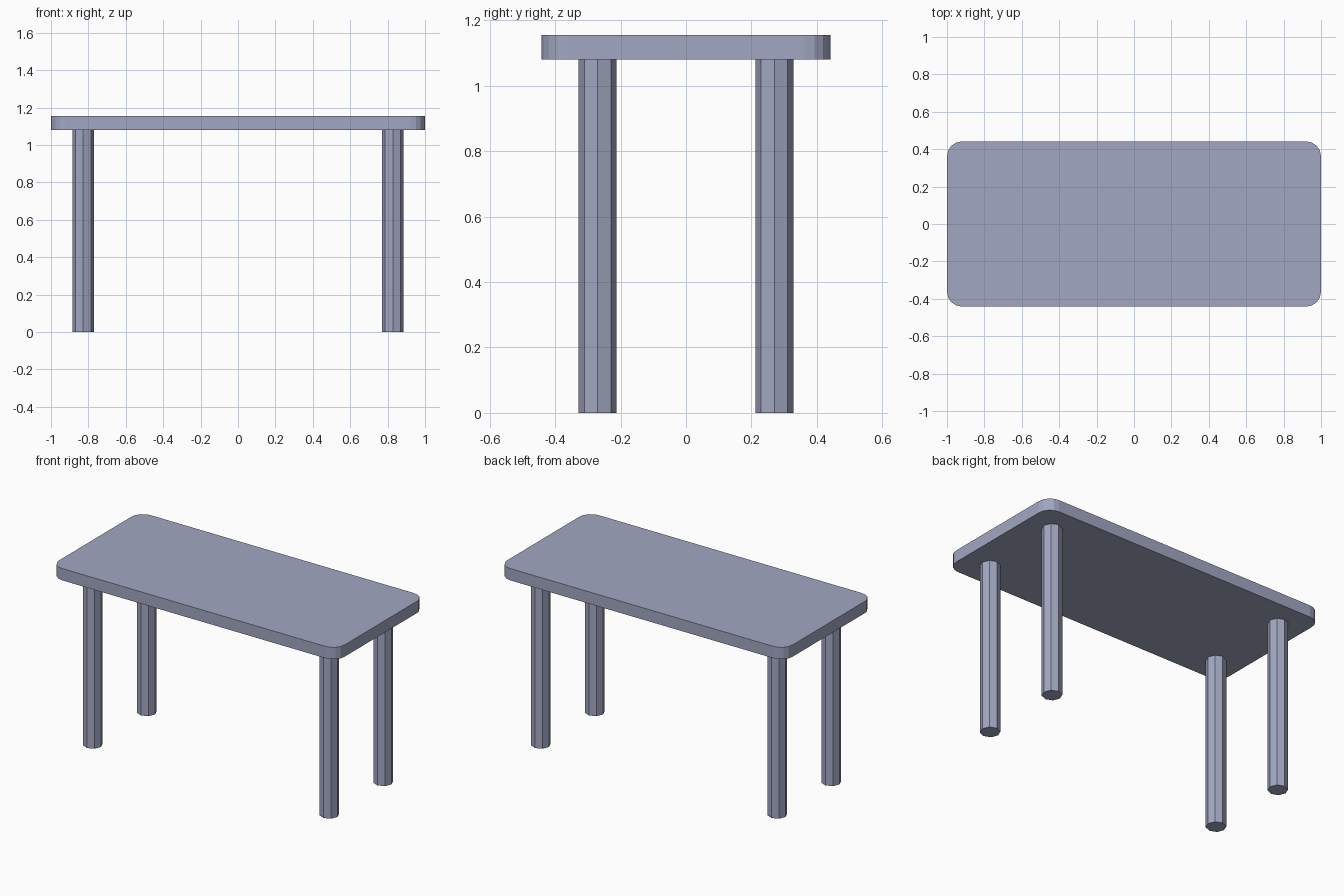
import bpy
import bmesh
from math import cos, sin, pi

cube = bpy.data.objects.get("Cube")
if cube:
    bpy.data.objects.remove(cube, do_unlink=True)

mat = bpy.data.materials.new("blue grey")
mat.use_nodes = True
color = (0.36, 0.39, 0.54, 1)
mat.diffuse_color = color
mat.node_tree.nodes["Principled BSDF"].inputs["Base Color"].default_value = color


def prism(name, outline, bottom, top):
    """Extrude a closed outline between two heights."""
    bm = bmesh.new()
    face = bm.faces.new([bm.verts.new((x, y, bottom)) for x, y in outline])
    new = bmesh.ops.extrude_face_region(bm, geom=[face])["geom"]
    verts = [v for v in new if isinstance(v, bmesh.types.BMVert)]
    bmesh.ops.translate(bm, verts=verts, vec=(0, 0, top - bottom))
    bmesh.ops.recalc_face_normals(bm, faces=bm.faces)
    mesh = bpy.data.meshes.new(name)
    bm.to_mesh(mesh)
    bm.free()
    mesh.materials.append(mat)
    obj = bpy.data.objects.new(name, mesh)
    bpy.context.collection.objects.link(obj)


def arc(cx, cy, radius, start, sweep, count):
    """Points along an arc, including both ends."""
    angles = [start + sweep * i / (count - 1) for i in range(count)]
    return [(cx + radius * cos(a), cy + radius * sin(a)) for a in angles]


half_x, half_y, corner = 1.0, 0.442, 0.08
underside, height = 1.08, 1.155

# Tabletop with faceted round corners
outline = []
for i, (sx, sy) in enumerate([(1, 1), (-1, 1), (-1, -1), (1, -1)]):
    outline += arc(sx * (half_x - corner), sy * (half_y - corner),
                   corner, i * pi / 2, pi / 2, 5)
prism("tabletop", outline, underside, height)

# Four octagonal legs
for side, sx in (("left", 1), ("right", -1)):
    for end, sy in (("front", -1), ("back", 1)):
        octagon = arc(sx * 0.828, sy * 0.27, 0.058, 0, 2 * pi, 9)[:-1]
        prism(f"{end}_{side}_leg", octagon, 0, underside)
